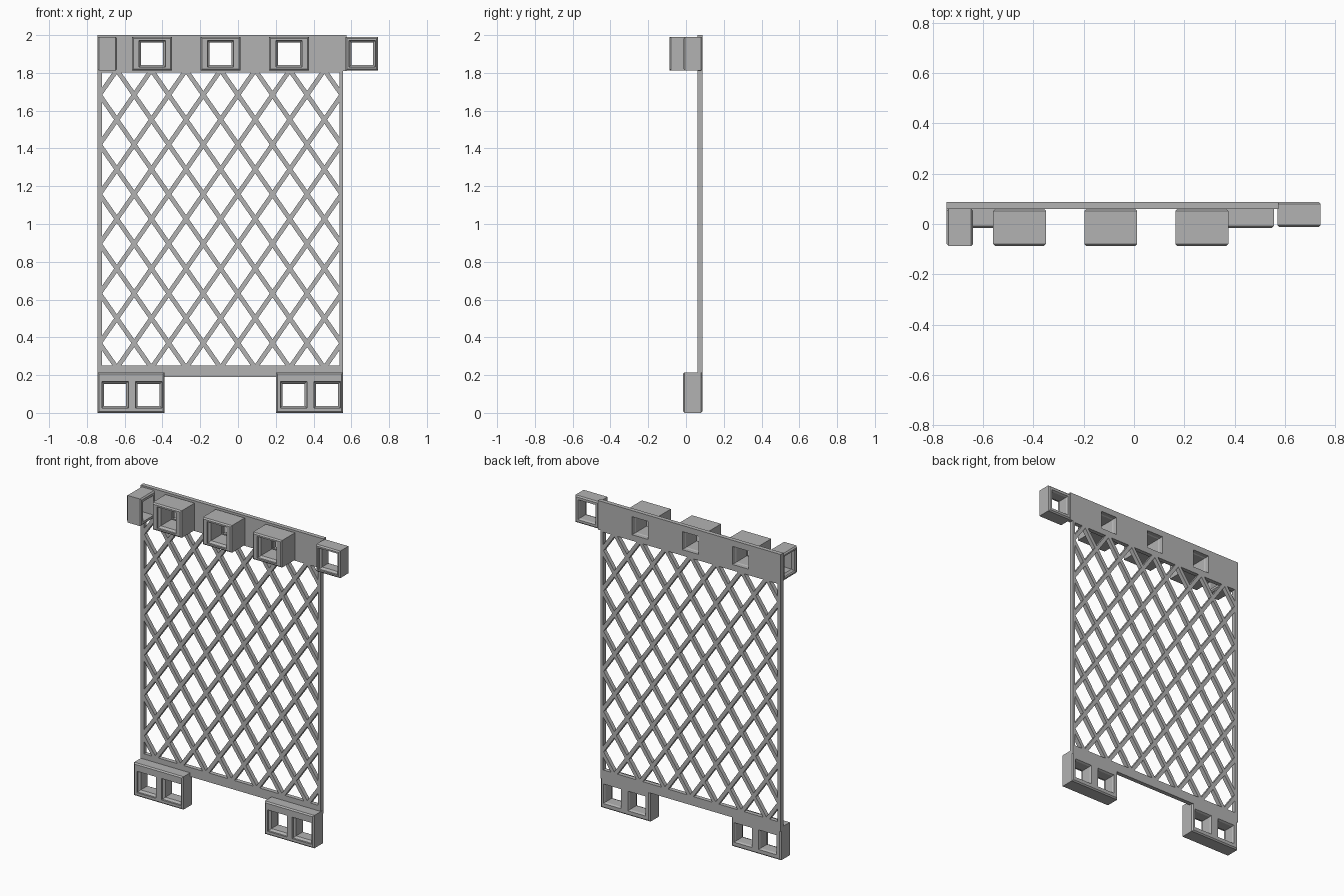
import bpy, bmesh

if "Cube" in bpy.data.objects:
    bpy.data.objects.remove(bpy.data.objects["Cube"])

GREY = (0.45, 0.45, 0.45, 1)
mat = bpy.data.materials.new("plain_grey")
mat.use_nodes = True
mat.diffuse_color = GREY
mat.node_tree.nodes["Principled BSDF"].inputs["Base Color"].default_value = GREY

BACK, FACE = 0.0875, 0.06       # rear and front of the thin panel
LEFT, RIGHT = -0.745, 0.555     # panel sides


def finish(bm, name):
    bmesh.ops.recalc_face_normals(bm, faces=bm.faces)
    mesh = bpy.data.meshes.new(name)
    bm.to_mesh(mesh)
    bm.free()
    mesh.materials.append(mat)
    obj = bpy.data.objects.new(name, mesh)
    bpy.context.collection.objects.link(obj)
    return obj


def thicken(bm):
    """Extrude flat faces lying at FACE back to BACK."""
    geo = bmesh.ops.extrude_face_region(bm, geom=bm.faces[:], use_keep_orig=True)["geom"]
    verts = [g for g in geo if isinstance(g, bmesh.types.BMVert)]
    bmesh.ops.translate(bm, verts=verts, vec=(0, BACK - FACE, 0))


def plate(name, xs, zs, holes=()):
    """Flat plate on a grid of cuts, leaving out cells inside holes."""
    bm = bmesh.new()
    for x0, x1 in zip(xs, xs[1:]):
        for z0, z1 in zip(zs, zs[1:]):
            cx, cz = (x0 + x1) / 2, (z0 + z1) / 2
            if any(a < cx < b and c < cz < d for a, b, c, d in holes):
                continue
            bm.faces.new([bm.verts.new((x, FACE, z))
                          for x, z in ((x0, z0), (x1, z0), (x1, z1), (x0, z1))])
    bmesh.ops.remove_doubles(bm, verts=bm.verts, dist=0.0001)
    bmesh.ops.dissolve_limit(bm, angle_limit=0.01, verts=bm.verts, edges=bm.edges)
    thicken(bm)
    return finish(bm, name)


def socket(name, outer, hole, near, far, lip=0.012, bevel=0.008, sides=(1, 1), along_x=False):
    """Square sleeve with bevelled rims and a flared mouth, swept from near to far."""
    bl, br = bevel * sides[0], bevel * sides[1]

    def ring(rect, depth, left, right, up):
        u0, u1, z0, z1 = rect
        u0, u1, z0, z1 = u0 + left, u1 - right, z0 + up, z1 - up
        pts = ((u0, z0), (u1, z0), (u1, z1), (u0, z1))
        return [bm.verts.new((depth, u, z) if along_x else (u, depth, z)) for u, z in pts]

    bm = bmesh.new()
    rings = [ring(outer, near, bl, br, bevel), ring(outer, near + bevel, 0, 0, 0),
             ring(outer, far - bevel, 0, 0, 0), ring(outer, far, bl, br, bevel),
             ring(hole, far, -lip / 2, -lip / 2, -lip / 2),
             ring(hole, far - lip, 0, 0, 0), ring(hole, near + lip * 2, 0, 0, 0),
             ring(hole, near + lip, -lip, -lip, -lip), ring(hole, near, -lip, -lip, -lip)]
    for a, b in zip(rings, rings[1:] + rings[:1]):
        for k in range(4):
            m = (k + 1) % 4
            bm.faces.new((a[k], a[m], b[m], b[k]))
    return finish(bm, name)


# Diamond mesh: a grid of rhombs, each inset to leave bars
def lattice(x0, x1, z0, z1, cols, rows, bar):
    bm = bmesh.new()
    w, h = 2 * cols, 2 * rows
    for i in range(w + 1):
        for j in range(h + 1):
            if (i + j) % 2:
                continue
            pts = []
            for di, dj in ((-1, 0), (0, -1), (1, 0), (0, 1)):
                p = (min(max(i + di, 0), w), min(max(j + dj, 0), h))
                if p not in pts:
                    pts.append(p)
            if len(pts) > 2:
                bm.faces.new([bm.verts.new((x0 + (x1 - x0) * a / w, FACE,
                                            z0 + (z1 - z0) * b / h)) for a, b in pts])
    bmesh.ops.remove_doubles(bm, verts=bm.verts, dist=0.0001)
    cells = bm.faces[:]
    bmesh.ops.inset_individual(bm, faces=cells, thickness=bar / 2, use_even_offset=True)
    corners = list({v for f in cells for v in f.verts})
    bmesh.ops.delete(bm, geom=cells, context='FACES_ONLY')
    thicken(bm)
    return finish(bm, "diamond_mesh")


lattice(LEFT + 0.012, RIGHT - 0.006, 0.238, 1.815, 7, 6, 0.024)

# Border of the mesh panel
plate("left_rail", [LEFT, LEFT + 0.012], [0.19, 1.81])
plate("right_rail", [RIGHT - 0.006, RIGHT], [0.19, 1.81])
plate("bottom_rail", [LEFT + 0.012, RIGHT - 0.006], [0.19, 0.238])

# Top band, pierced behind each front socket
LOW, HIGH = 1.813, 1.99
centres = (-0.455, -0.0925, 0.27)
holes = [(c - 0.058, c + 0.058, 1.842, 1.96) for c in centres]
cuts = sorted([LEFT, 0.575] + [x for hole in holes for x in hole[:2]])
plate("top_band", cuts, [1.81, 1.842, 1.96, 2.0], holes)

# Front sockets and end sockets along the top
for n, (c, hole) in enumerate(zip(centres, holes)):
    socket(f"front_socket_{n + 1}", (c - 0.105, c + 0.105, LOW, HIGH), hole, -0.0875, FACE)
socket("side_socket", (-0.0875, FACE, LOW, HIGH), (-0.06, 0.035, 1.842, 1.96),
       LEFT, -0.64, along_x=True)
socket("end_socket", (0.57, 0.742, LOW, HIGH), (0.6, 0.715, 1.842, 1.96), -0.012, BACK)

# Paired sockets at the two bottom corners
for side, start in (("right", LEFT), ("left", 0.2)):
    mid, end = start + 0.178, start + 0.357
    for name, a, b, c, sides in (("outer", start, mid, start + 0.094, (1, 0)),
                                 ("inner", mid, end, start + 0.272, (0, 1))):
        socket(f"bottom_{side}_{name}_socket", (a, b, 0, 0.215),
               (c - 0.058, c + 0.058, 0.037, 0.153), -0.015, BACK, sides=sides)
